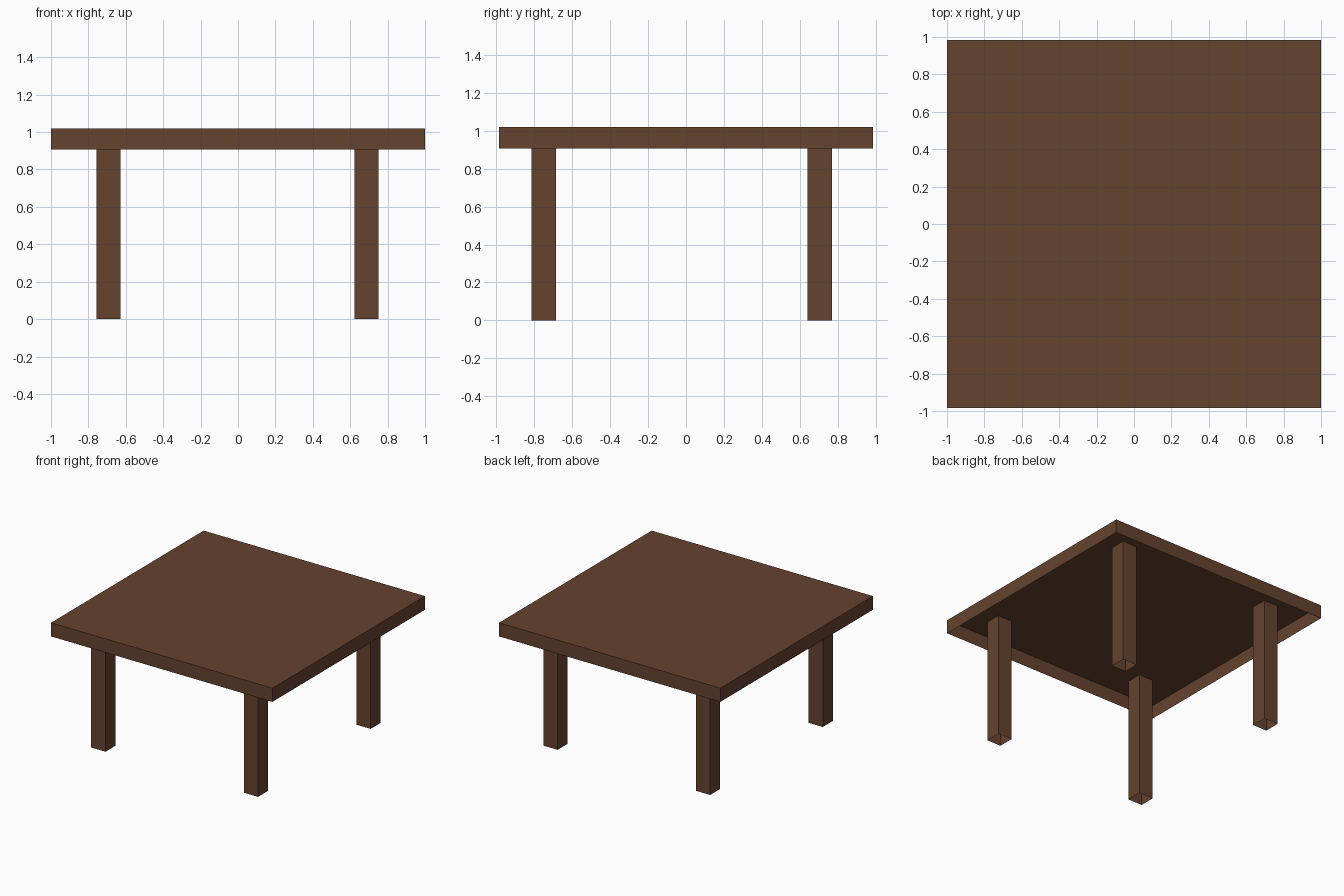
import bpy
import bmesh

if "Cube" in bpy.data.objects:
    bpy.data.objects.remove(bpy.data.objects["Cube"])

wood = bpy.data.materials.new("dark brown wood")
wood.diffuse_color = (0.130, 0.056, 0.029, 1.0)
wood.use_nodes = True
wood.node_tree.nodes["Principled BSDF"].inputs["Base Color"].default_value = wood.diffuse_color

TOP_Z = 1.02


def open_box(name, x0, x1, y0, y1, z0, z1, drop_top=False):
    """Thin-walled box with an open bottom (and optionally an open top)."""
    bm = bmesh.new()
    bmesh.ops.create_cube(bm, size=1.0)
    for v in bm.verts:
        v.co.x = x1 if v.co.x > 0 else x0
        v.co.y = y1 if v.co.y > 0 else y0
        v.co.z = z1 if v.co.z > 0 else z0
    bm.normal_update()
    gone = [f for f in bm.faces
            if f.normal.z < -0.5 or (drop_top and f.normal.z > 0.5)]
    bmesh.ops.delete(bm, geom=gone, context='FACES')
    mesh = bpy.data.meshes.new(name)
    bm.to_mesh(mesh)
    bm.free()
    mesh.materials.append(wood)
    obj = bpy.data.objects.new(name, mesh)
    bpy.context.collection.objects.link(obj)
    return obj


# Tabletop: slab with a rim, hollow underneath
open_box("tabletop", -1.0, 1.0, -0.985, 0.985, 0.908, TOP_Z)

# Legs: hollow square posts reaching up to the underside of the slab
for side, x0, x1 in (("left", -0.757, -0.628), ("right", 0.622, 0.751)):
    for end, y0, y1 in (("front", -0.814, -0.685), ("back", 0.64, 0.769)):
        open_box(f"{end}_{side}_leg", x0, x1, y0, y1, 0.0, TOP_Z, drop_top=True)
